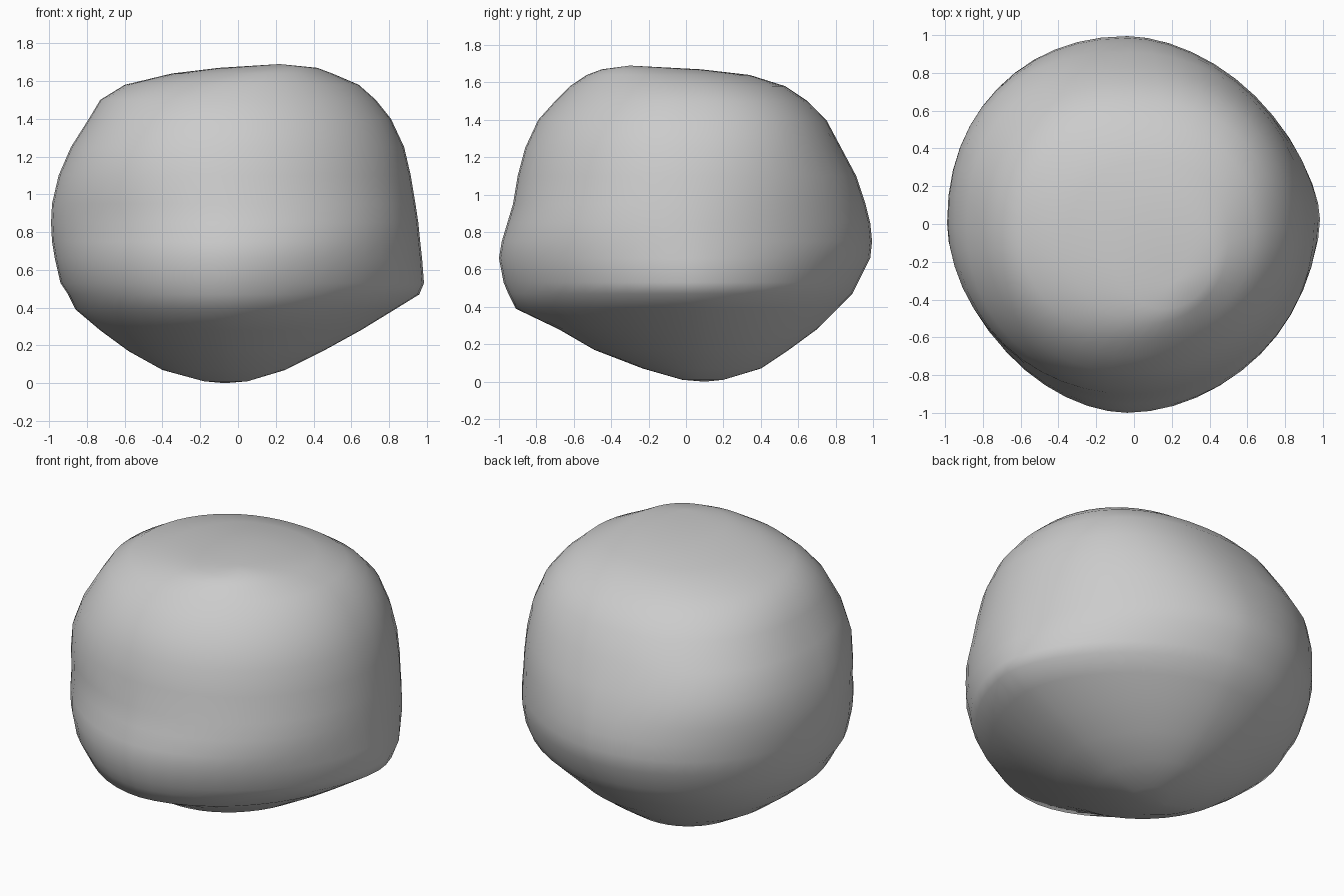
import bpy
import bmesh
from math import cos, sin, pi, radians

cube = bpy.data.objects.get("Cube")
if cube:
    bpy.data.objects.remove(cube, do_unlink=True)

SEGMENTS = 48

# Boulder levels: height, right edge, left edge, front edge, back edge
LEVELS = [
    (.01, -.18, .05, -.02, .20),
    (.07, -.40, .25, -.23, .40),
    (.17, -.58, .45, -.49, .55),
    (.28, -.73, .65, -.68, .70),
    (.39, -.86, .83, -.91, .81),
    (.47, -.90, .96, -.95, .89),
    (.53, -.94, .985, -.975, .92),
    (.66, -.97, .975, -1.0, .985),
    (.75, -.985, .965, -.985, .995),
    (.85, -.99, .955, -.955, .985),
    (.95, -.985, .94, -.925, .96),
    (1.1, -.95, .915, -.90, .91),
    (1.25, -.885, .88, -.86, .83),
    (1.4, -.79, .81, -.79, .75),
    (1.5, -.73, .73, -.70, .65),
    (1.58, -.60, .64, -.62, .53),
    (1.64, -.35, .50, -.53, .34),
    (1.67, -.10, .42, -.45, .08),
]

# Squareness of the four corners at a few heights
CORNER_HEIGHTS = [0, .5, .85, 1.15, 1.45, 1.69]
CORNERS = {
    "back_left": [1.85, 1.72, 1.8, 2.05, 2.35, 2.3],
    "back_right": [2.05, 2.05, 2.15, 2.45, 2.15, 2.1],
    "front_right": [1.75, 1.85, 1.8, 2.08, 2.1, 2],
    "front_left": [2, 1.78, 2.05, 1.97, 1.95, 2],
}


def mix(a, b, t):
    return a + (b - a) * t


def curve(value, power):
    """Signed power used by the rounded ring corners."""
    return (1 if value >= 0 else -1) * abs(value) ** power


def corner_power(name, z):
    """Squareness of one corner at any height."""
    values = CORNERS[name]
    for i, top in enumerate(CORNER_HEIGHTS[1:]):
        if z <= top:
            bottom = CORNER_HEIGHTS[i]
            return mix(values[i], values[i + 1], (z - bottom) / (top - bottom))
    return values[-1]


def add_ring(bm, level):
    z, x_low, x_high, y_low, y_high = level
    t = z / LEVELS[-1][0]
    # The widest lines drift from the foot to the crown
    cx = mix(-.06, .0, t) if z < 1.5 else (x_low + x_high) / 2
    cy = mix(.06, -.05, t) if z < 1.5 else (y_low + y_high) / 2
    ring = []
    for i in range(SEGMENTS):
        a = 2 * pi * i / SEGMENTS
        c, s = cos(a), sin(a)
        corner = ("back" if s >= 0 else "front") + ("_left" if c >= 0 else "_right")
        power = 2 / corner_power(corner, z)
        width = x_high - cx if c >= 0 else cx - x_low
        depth = y_high - cy if s >= 0 else cy - y_low
        ring.append(bm.verts.new((cx + width * curve(c, power),
                                  cy + depth * curve(s, power), z)))
    return ring


def close_end(bm, ring, tip):
    point = bm.verts.new(tip)
    for i in range(SEGMENTS):
        bm.faces.new((ring[i], ring[(i + 1) % SEGMENTS], point))


# Stone body: stacked rings closed at the foot and the crown
bm = bmesh.new()
rings = [add_ring(bm, level) for level in LEVELS]
for low, high in zip(rings, rings[1:]):
    for i in range(SEGMENTS):
        j = (i + 1) % SEGMENTS
        bm.faces.new((low[i], low[j], high[j], high[i]))
close_end(bm, rings[0], (-.07, .1, 0))
close_end(bm, rings[-1], (.22, -.3, 1.69))
bmesh.ops.recalc_face_normals(bm, faces=bm.faces)

mesh = bpy.data.meshes.new("boulder")
bm.to_mesh(mesh)
bm.free()
boulder = bpy.data.objects.new("boulder", mesh)
bpy.context.collection.objects.link(boulder)

# Plain grey stone
stone = bpy.data.materials.new("stone grey")
stone.use_nodes = True
grey = (.6, .6, .6, 1)
stone.diffuse_color = grey
stone.node_tree.nodes["Principled BSDF"].inputs["Base Color"].default_value = grey
mesh.materials.append(stone)

bpy.ops.object.select_all(action="DESELECT")
boulder.select_set(True)
bpy.context.view_layer.objects.active = boulder
bpy.ops.object.shade_smooth_by_angle(angle=radians(50))
